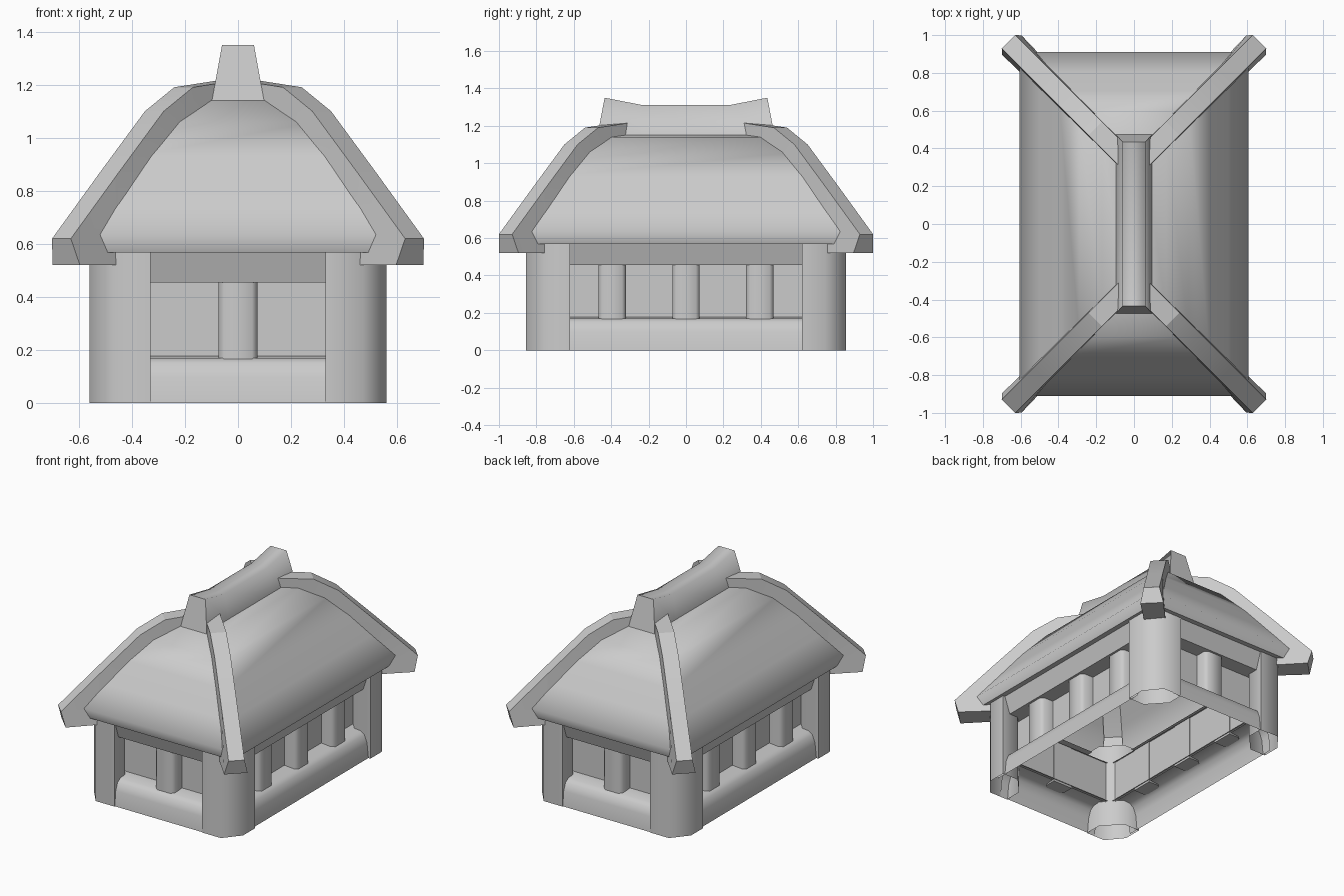
import bpy
import bmesh
import math
from mathutils import Matrix, Vector

cube = bpy.data.objects.get("Cube")
if cube:
    bpy.data.objects.remove(cube, do_unlink=True)

stone = bpy.data.materials.new("grey_stone")
stone.use_nodes = True
GREY = (0.6, 0.6, 0.6, 1)
stone.diffuse_color = GREY
stone.node_tree.nodes["Principled BSDF"].inputs["Base Color"].default_value = GREY

EXTRA = 0.305  # how much deeper the building is than it is wide (per half)


def finish(name, bm, angle, fix_normals=True):
    """Turn a bmesh into a shaded object."""
    if fix_normals:
        bmesh.ops.recalc_face_normals(bm, faces=bm.faces)
    mesh = bpy.data.meshes.new(name)
    bm.to_mesh(mesh)
    bm.free()
    mesh.materials.append(stone)
    obj = bpy.data.objects.new(name, mesh)
    bpy.context.collection.objects.link(obj)
    bpy.ops.object.select_all(action="DESELECT")
    obj.select_set(True)
    bpy.context.view_layer.objects.active = obj
    bpy.ops.object.shade_smooth_by_angle(angle=math.radians(angle))
    return obj


def loft(bm, rings, cap_start=False, cap_end=False):
    """Skin a list of closed rings of points."""
    loops = [[bm.verts.new(p) for p in ring] for ring in rings]
    for a, b in zip(loops, loops[1:]):
        for i in range(len(a)):
            j = (i + 1) % len(a)
            bm.faces.new((a[i], a[j], b[j], b[i]))
    if cap_start:
        bm.faces.new(loops[0])
    if cap_end:
        bm.faces.new(loops[-1])


def strip(name, profile, half, turn, angle=60):
    """Sweep an (outward, height) profile along one side of the building."""
    bm = bmesh.new()
    rows = [[bm.verts.new((s * half, -d, z)) for s in (-1, 1)] for d, z in profile]
    for (a, b), (c, e) in zip(rows, rows[1:]):
        bm.faces.new((a, b, e, c))
    bm.transform(Matrix.Rotation(turn, 4, "Z"))
    finish(name, bm, angle, False)


def column(name, centre, wall, turn):
    """Chamfered half column standing against a wall."""
    front, w, c = wall + 0.09, 0.073, 0.02
    outline = [(-w, wall - 0.005), (-w, front - c), (-w + c, front),
               (w - c, front), (w, front - c), (w, wall - 0.005)]
    bm = bmesh.new()
    loft(bm, [[(centre + x, -d, z) for x, d in outline] for z in (0.163, 0.457)], True, True)
    bm.transform(Matrix.Rotation(turn, 4, "Z"))
    finish(name, bm, 60)


# Walls, plinths, lintels and half columns on the four sides
sides = [("front", 0, EXTRA, 0.40, [0]),
         ("left", math.pi / 2, 0, 0.70, [-0.395, 0, 0.395]),
         ("back", math.pi, EXTRA, 0.40, [0]),
         ("right", -math.pi / 2, 0, 0.70, [-0.395, 0, 0.395])]
plinth = [(0.545, 0), (0.535, 0.10), (0.515, 0.15), (0.485, 0.17), (0.39, 0.178)]
lintel = [(0.39, 0.455), (0.505, 0.455), (0.545, 0.57)]
for side, turn, extra, half, centres in sides:
    wall = 0.40 + extra
    strip(side + "_plinth", [(d + extra, z) for d, z in plinth], half - 0.01, turn)
    strip(side + "_wall", [(wall, 0.17), (wall, 0.46)], half, turn)
    strip(side + "_lintel", [(d + extra, z) for d, z in lintel], half - 0.01, turn, 20)
    for n, centre in enumerate(centres):
        column(f"{side}_column_{n + 1}", centre, wall, turn)

# Corner posts and curved hip ridges
post = [(0.33, 0.855), (0.47, 0.855), (0.56, 0.745),
        (0.56, 0.62), (0.44, 0.62), (0.33, 0.74)]
# Hip stations: top position and height, bottom position, height and half width
hip = [(0.665, 0.62, 0.647, 0.52, 0.073), (0.50, 0.848, 0.50, 0.52, 0.068),
       (0.49, 0.862, 0.49, 0.73, 0.058), (0.315, 1.10, 0.34, 0.95, 0.056),
       (0.205, 1.19, 0.20, 1.085, 0.054), (0.045, 1.215, 0.045, 1.13, 0.052)]
across = Vector((1, -1, 0)).normalized()


def hip_section(top, top_z, low, low_z, width):
    a = Vector((top, top + 0.30, top_z))
    b = Vector((low, low + 0.30, low_z))
    return [a - across * 0.05, a + across * 0.05,
            b + across * width, b - across * width]


for sx, sx_name in ((1, "left"), (-1, "right")):
    for sy, sy_name in ((-1, "front"), (1, "back")):
        corner = f"{sy_name}_{sx_name}"
        bm = bmesh.new()
        loft(bm, [[(sx * x, sy * y, z) for x, y in post] for z in (0, 0.58)])
        finish(corner + "_post", bm, 60)
        bm = bmesh.new()
        loft(bm, [[(sx * p.x, sy * p.y, p.z) for p in hip_section(*s)] for s in hip],
             True, True)
        finish(corner + "_hip_ridge", bm, 15)

# Hipped roof shell, open underneath, with an undercut eave
roof = [(0.50, 0.57), (0.58, 0.568), (0.605, 0.635), (0.50, 0.785),
        (0.40, 0.93), (0.29, 1.06), (0.17, 1.14), (0.06, 1.155)]
bm = bmesh.new()
loft(bm, [[(sx * u, sy * (u + EXTRA), z)
           for sx, sy in ((-1, -1), (1, -1), (1, 1), (-1, 1))] for u, z in roof],
     cap_end=True)
finish("roof", bm, 62)

# Top ridge with raised ends
bm = bmesh.new()
stations = [(-0.435, -0.475, 1.35), (-0.23, -0.23, 1.31),
            (0.23, 0.23, 1.31), (0.435, 0.475, 1.35)]
loft(bm, [[(-0.098, low, 1.14), (-0.06, top, z), (0.06, top, z), (0.098, low, 1.14)]
          for top, low, z in stations], True, True)
finish("top_ridge", bm, 84)
